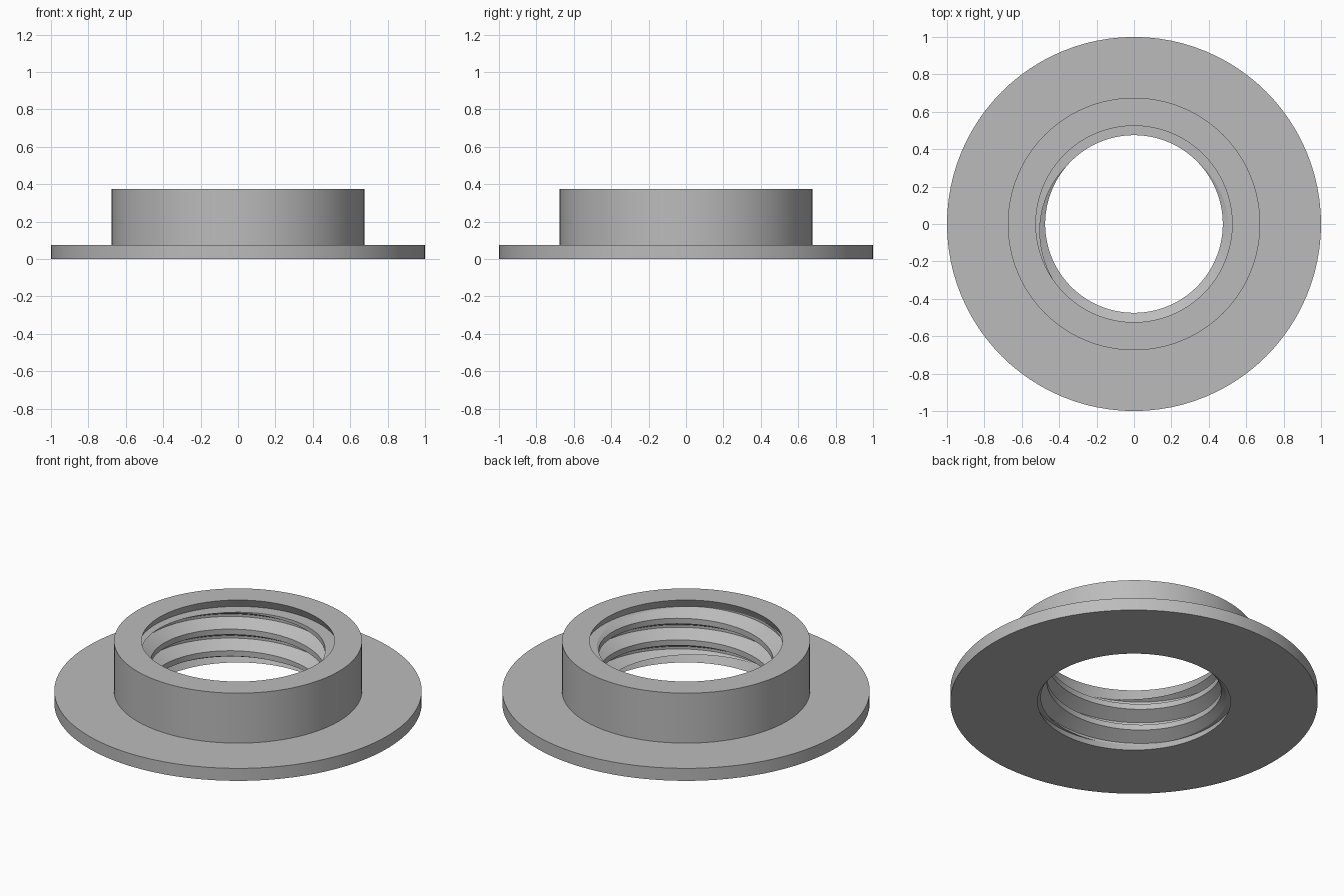
import bpy, bmesh, math

cube = bpy.data.objects.get("Cube")
if cube:
    bpy.data.objects.remove(cube)

SIDES = 96
HEIGHT, FLANGE_H = 0.375, 0.075
FLANGE_R, COLLAR_R, LIP_R = 1.0, 0.675, 0.525
MINOR_R, MAJOR_R = 0.475, 0.55
PITCH, LIP = 0.13, 0.05
Z_LOW, Z_HIGH = LIP, HEIGHT - LIP
CREST, FLANK = 0.0165, 0.041        # half crest width, flank height
START_Z = 0.21 - PITCH * 135 / 360  # crest height at angle zero


def thread_radius(z, crest_z):
    """Radius of the trapezoid thread at height z."""
    d = abs((z - crest_z + PITCH / 2) % PITCH - PITCH / 2)
    t = min(max((d - CREST) / FLANK, 0), 1)
    return MINOR_R + t * (MAJOR_R - MINOR_R)


def section(turn):
    """Closed (radius, z) section: outside, upper lip, thread, lower lip."""
    points = [(LIP_R, 0), (FLANGE_R, 0), (FLANGE_R, FLANGE_H), (COLLAR_R, FLANGE_H),
              (COLLAR_R, HEIGHT), (LIP_R, HEIGHT), (MAJOR_R, Z_HIGH)]
    crest_z = START_Z + PITCH * turn
    for k in range(4, -5, -1):
        for offset in (CREST + FLANK, CREST, -CREST, -CREST - FLANK):
            z = min(max(crest_z + k * PITCH + offset, Z_LOW), Z_HIGH)
            points.append((thread_radius(z, crest_z), z))
    points.append((MAJOR_R, Z_LOW))
    return points


# Sweep the section around the axis; the thread climbs one pitch per turn
bm = bmesh.new()
columns = []
for i in range(SIDES + 1):
    a = 2 * math.pi * i / SIDES
    columns.append([bm.verts.new((r * math.cos(a), r * math.sin(a), z))
                    for r, z in section(i / SIDES)])
for left, right in zip(columns, columns[1:]):
    for j in range(len(left)):
        k = (j + 1) % len(left)
        bm.faces.new((left[j], right[j], right[k], left[k]))
bmesh.ops.remove_doubles(bm, verts=bm.verts, dist=0.0001)
bmesh.ops.recalc_face_normals(bm, faces=bm.faces)

mesh = bpy.data.meshes.new("threaded_flange")
bm.to_mesh(mesh)
bm.free()
flange = bpy.data.objects.new("threaded_flange", mesh)
bpy.context.collection.objects.link(flange)

# Plain grey material
grey = bpy.data.materials.new("plain_grey")
grey.use_nodes = True
color = (0.5, 0.5, 0.5, 1)
grey.diffuse_color = color
grey.node_tree.nodes["Principled BSDF"].inputs["Base Color"].default_value = color
mesh.materials.append(grey)

# Smooth round walls, sharp rims
bpy.ops.object.select_all(action="DESELECT")
flange.select_set(True)
bpy.context.view_layer.objects.active = flange
bpy.ops.object.shade_smooth_by_angle(angle=math.radians(25))
